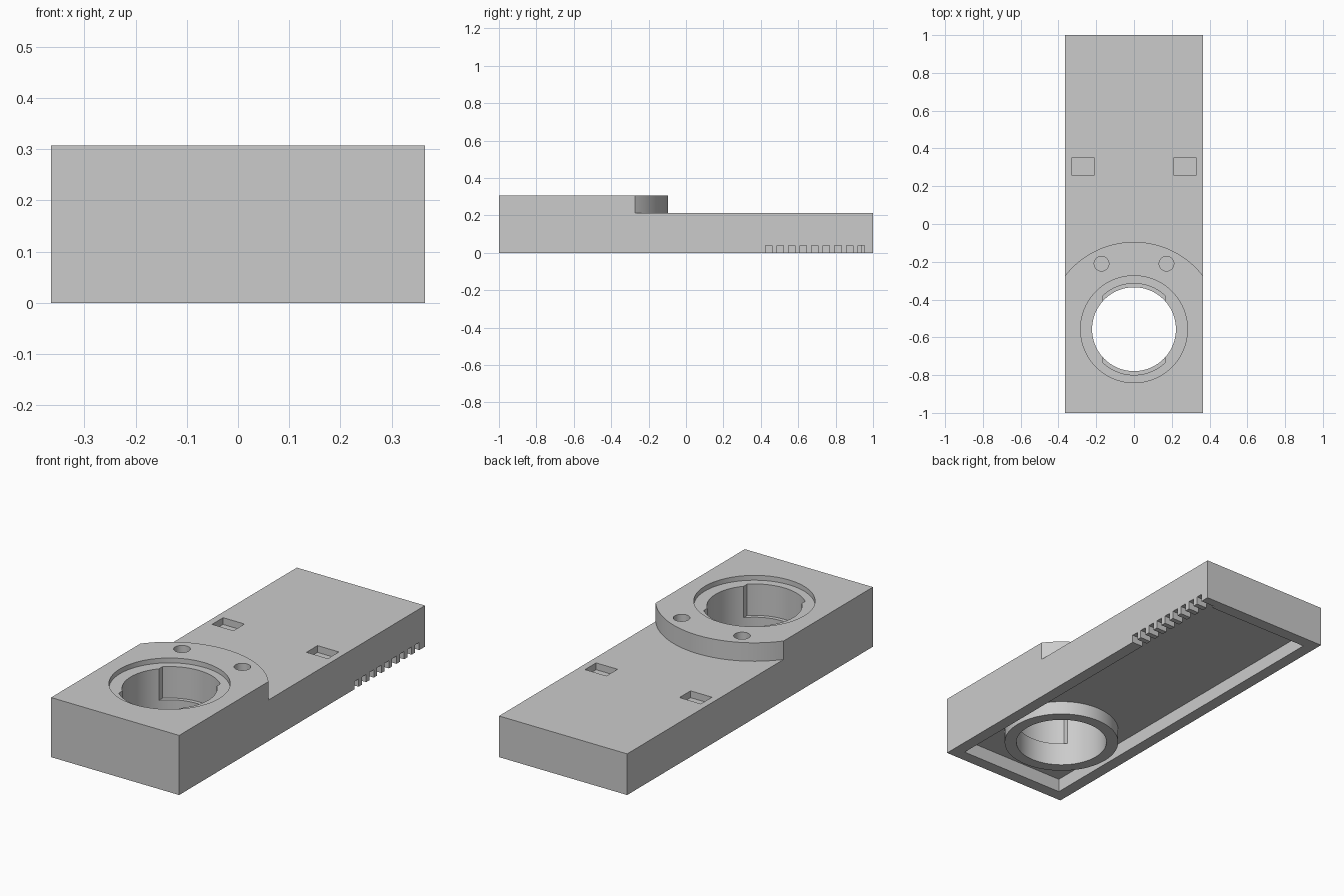
import bpy, bmesh
from math import cos, sin, radians, acos, degrees

if "Cube" in bpy.data.objects:
    bpy.data.objects.remove(bpy.data.objects["Cube"])

W, L, TOP, DECK = 0.365, 1.0, 0.307, 0.212   # half width, half length, heights
RING_Y = -0.557                               # centre of the round bore
WALL, CEILING = 0.062, 0.07                   # rim thickness and underside recess

grey = bpy.data.materials.new("plain_grey")
grey.use_nodes = True
colour = (0.6, 0.6, 0.6, 1)
grey.diffuse_color = colour
grey.node_tree.nodes["Principled BSDF"].inputs["Base Color"].default_value = colour


def arc(r, a0, a1, steps, cx=0, cy=RING_Y):
    """Points along an arc, angles in degrees."""
    angles = [radians(a0 + (a1 - a0) * i / steps) for i in range(steps + 1)]
    return [(cx + r * cos(a), cy + r * sin(a)) for a in angles]


def circle(r, cx=0, cy=RING_Y, n=96):
    return arc(r, 0, 360, n, cx, cy)[:-1]


def rect(x0, x1, y0, y1):
    return [(x0, y0), (x1, y0), (x1, y1), (x0, y1)]


def prism(name, outline, z0, z1):
    """Extrude a counter-clockwise outline from z0 to z1."""
    bm = bmesh.new()
    base = bm.faces.new([bm.verts.new((x, y, z0)) for x, y in outline])
    out = bmesh.ops.extrude_face_region(bm, geom=[base])
    tops = [v for v in out["geom"] if isinstance(v, bmesh.types.BMVert)]
    bmesh.ops.translate(bm, verts=tops, vec=(0, 0, z1 - z0))
    bmesh.ops.recalc_face_normals(bm, faces=bm.faces)
    mesh = bpy.data.meshes.new(name)
    bm.to_mesh(mesh)
    bm.free()
    mesh.materials.append(grey)
    ob = bpy.data.objects.new(name, mesh)
    bpy.context.collection.objects.link(ob)
    return ob


def combine(target, tool, operation="DIFFERENCE"):
    """Apply an exact boolean and discard the tool."""
    mod = target.modifiers.new("bool", "BOOLEAN")
    mod.object, mod.operation, mod.solver = tool, operation, "EXACT"
    graph = bpy.context.evaluated_depsgraph_get()
    mesh = bpy.data.meshes.new_from_object(target.evaluated_get(graph))
    target.modifiers.clear()
    target.data = mesh
    bpy.data.objects.remove(tool)


# Block, lowered behind the round-backed raised pad
body = prism("housing_body", rect(-W, W, -L, L), 0, TOP)
step = arc(0.462, 150, 30, 64) + [(0.42, 1.1), (-0.42, 1.1)]
combine(body, prism("step_cutter", step, DECK, 0.5))

# Shallow underside recess with the collar left standing in it
inner = rect(-W + WALL, W - WALL, -L + WALL, L - WALL)
combine(body, prism("recess_cutter", inner, -0.1, CEILING))
combine(body, prism("collar", circle(0.28), 0, 0.1), "UNION")

# Through bore, counterbore and the two wide slots front and back
combine(body, prism("bore_cutter", circle(0.222), -0.1, 0.5))
combine(body, prism("counterbore_cutter", circle(0.283), TOP - 0.025, 0.5))
a = degrees(acos(0.165 / 0.242))
slots = arc(0.242, a, 180 - a, 32) + arc(0.242, 180 + a, 360 - a, 32)
combine(body, prism("slot_cutter", slots, 0.12, 0.4))

# Blind screw holes and rectangular pockets, mirrored left and right
for s in (-1, 1):
    combine(body, prism("screw_cutter", circle(0.039, s * 0.172, -0.21, 32), TOP - 0.04, 0.5))
    x0, x1 = sorted((s * 0.208, s * 0.33))
    combine(body, prism("pocket_cutter", rect(x0, x1, 0.26, 0.35), DECK - 0.035, 0.5))

# Row of vent notches through one long rim
for i in range(9):
    y = 0.425 + i * 0.0617
    combine(body, prism("notch_cutter", rect(W - WALL - 0.02, W + 0.1, y, y + 0.035), -0.1, 0.04))

bpy.ops.object.select_all(action="DESELECT")
body.select_set(True)
bpy.context.view_layer.objects.active = body
bpy.ops.object.shade_smooth_by_angle(angle=radians(30))
